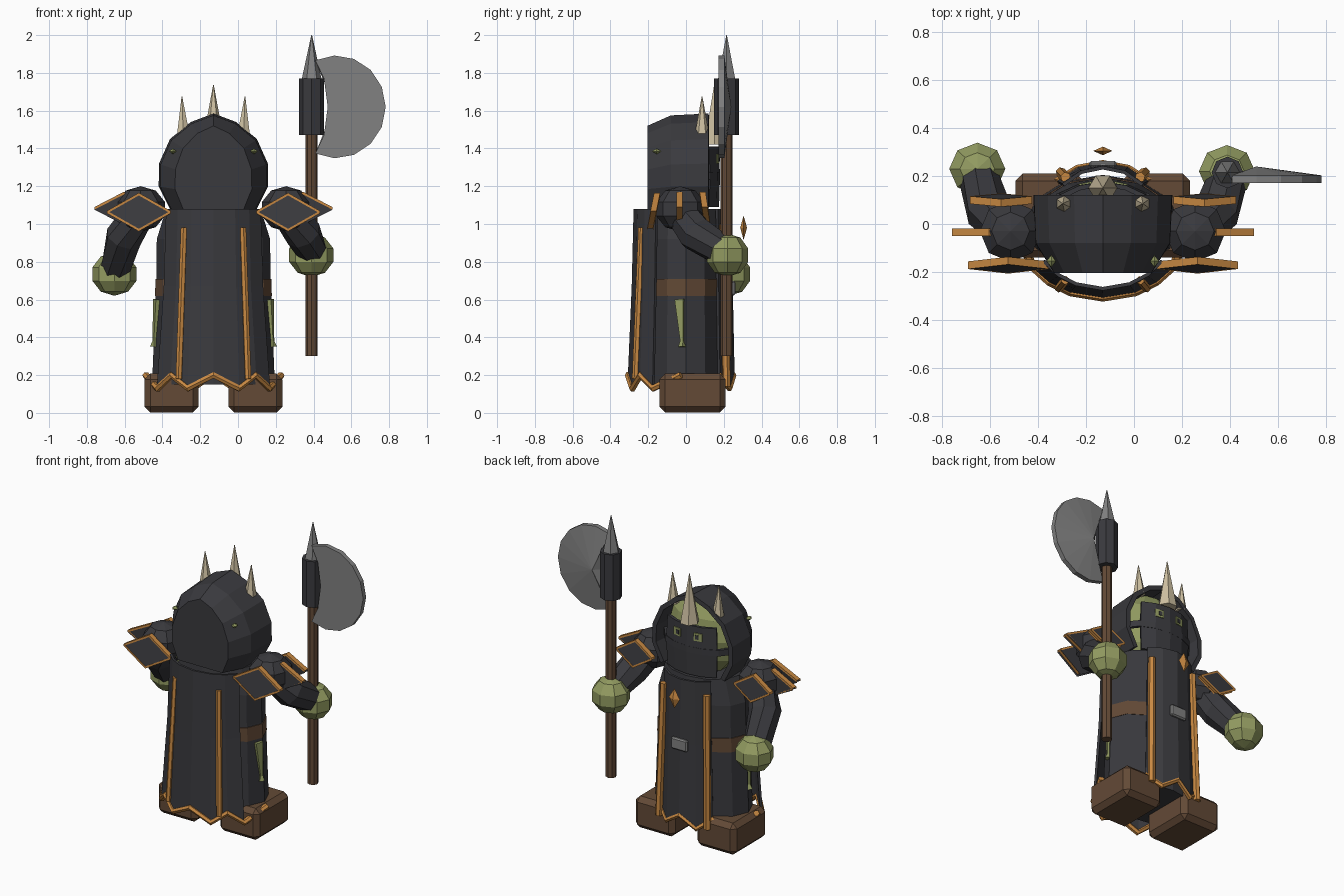
import bpy, bmesh
from math import sin, cos, pi, radians
from mathutils import Vector

cube = bpy.data.objects.get("Cube")
if cube:
    bpy.data.objects.remove(cube, do_unlink=True)

CX = -0.13  # body axis; the weapon makes the whole wider on one side


def material(name, r, g, b):
    m = bpy.data.materials.new(name)
    m.use_nodes = True
    m.diffuse_color = (r, g, b, 1)
    m.node_tree.nodes["Principled BSDF"].inputs["Base Color"].default_value = (r, g, b, 1)
    return m


CLOTH = material("dark cloth", .042, .042, .048)
GOLD = material("orange trim", .58, .25, .055)
SKIN = material("green skin", .29, .33, .12)
LEATHER = material("brown leather", .125, .068, .037)
STEEL = material("grey steel", .22, .22, .22)
BONE = material("pale bone", .62, .53, .36)


def finish(name, bm, *mats):
    bmesh.ops.recalc_face_normals(bm, faces=bm.faces)
    me = bpy.data.meshes.new(name)
    bm.to_mesh(me)
    bm.free()
    for m in mats:
        me.materials.append(m)
    ob = bpy.data.objects.new(name, me)
    bpy.context.collection.objects.link(ob)
    return ob


def loft(name, rings, mat, closed=True, caps=(True, True)):
    """Skin a list of equal point rings."""
    bm = bmesh.new()
    rows = [[bm.verts.new(p) for p in ring] for ring in rings]
    n = len(rows[0])
    for a, b in zip(rows, rows[1:]):
        for i in range(n if closed else n - 1):
            j = (i + 1) % n
            bm.faces.new((a[i], a[j], b[j], b[i]))
    for row, cap in zip((rows[0], rows[-1]), caps):
        if cap:
            bm.faces.new(row)
    return finish(name, bm, mat)


def tube(name, pts, radii, mat, sides=6):
    """Faceted tube along a path, with one radius per point."""
    pts = [Vector(p) for p in pts]
    rings = []
    for i, p in enumerate(pts):
        way = pts[min(i + 1, len(pts) - 1)] - pts[max(i - 1, 0)]
        q = way.to_track_quat('Z', 'Y')
        rings.append([p + q @ Vector((radii[i] * cos(2 * pi * k / sides),
                                      radii[i] * sin(2 * pi * k / sides), 0)) for k in range(sides)])
    return loft(name, rings, mat)


def ellipse(rx, ry, z, n=12):
    return [(CX + rx * cos(2 * pi * k / n), ry * sin(2 * pi * k / n), z) for k in range(n)]


def on_arc(rx, ry, deg, z, side):
    return (CX + rx * sin(radians(deg)), side * ry * cos(radians(deg)), z)


def panel(name, levels, angles, side, mat, thick=.015):
    """Curved cloth panel; a level is (rx, ry, z per column)."""
    rings = [[on_arc(rx, ry, a, z[i % 2], side) for i, a in enumerate(angles)] for rx, ry, z in levels]
    ob = loft(name, rings, mat, closed=False, caps=(False, False))
    mod = ob.modifiers.new("thickness", 'SOLIDIFY')
    mod.thickness = thick
    mod.offset = 0
    return ob


def box(name, centre, size, mat, bevel=0):
    bm = bmesh.new()
    bmesh.ops.create_cube(bm, size=1)
    for v in bm.verts:
        v.co = Vector(centre) + Vector(a * b for a, b in zip(v.co, size))
    if bevel:
        bmesh.ops.bevel(bm, geom=bm.edges[:], offset=bevel, segments=1, affect='EDGES')
    return finish(name, bm, mat)


def ball(name, centre, size, mat, u=8, v=5):
    bm = bmesh.new()
    bmesh.ops.create_uvsphere(bm, u_segments=u, v_segments=v, radius=1)
    for vert in bm.verts:
        vert.co = Vector(centre) + Vector(a * b for a, b in zip(vert.co, size))
    return finish(name, bm, mat)


def diamond(name, x, y, z, hw, hz, lean=0):
    """Flat diamond plate with a dark inset on its broad faces."""
    bm = bmesh.new()
    front, back = [[bm.verts.new((x + dx, y + dy + lean * dz, z + dz))
                    for dx, dz in ((hw, 0), (0, hz), (-hw, 0), (0, -hz))] for dy in (-.016, .016)]
    broad = [bm.faces.new(front), bm.faces.new(back)]
    for i in range(4):
        j = (i + 1) % 4
        bm.faces.new((front[i], front[j], back[j], back[i]))
    bmesh.ops.inset_individual(bm, faces=broad, thickness=.033)
    for f in broad:
        f.material_index = 1
        for v in f.verts:
            v.co.z -= .014
    return finish(name, bm, GOLD, CLOTH)


# Robe and belt
loft("robe", [ellipse(.325, .205, .15), ellipse(.302, .195, .72), ellipse(.3, .195, .92),
              ellipse(.25, .18, 1.08)], CLOTH)
loft("belt", [ellipse(.309, .2, .62), ellipse(.307, .2, .71)], LEATHER)

# Back cape, front tabard and their zigzag hems
hem_angles = [-85, -55, -38, -22, 0, 22, 38, 55, 85]
tab_angles = [-46, -23, 0, 23, 46]
zig = (.2, .13)
panel("cape", [(.36, .3, zig[::-1]), (.315, .28, (.67, .67)), (.3, .27, (1.08, 1.08))],
      hem_angles[1:-1], -1, CLOTH)
panel("tabard", [(.26, .25, zig), (.24, .24, (.67, .67)), (.23, .235, (1.08, 1.08))],
      tab_angles, 1, CLOTH)
tube("cape_hem", [on_arc(.36, .305, a, zig[i % 2], -1) for i, a in enumerate(hem_angles)],
     [.019] * 9, GOLD)
tube("tabard_hem", [on_arc(.27, .25, a, zig[i % 2], 1) for i, a in enumerate(tab_angles)],
     [.017] * 5, GOLD)
for s in (-1, 1):
    tube("cape_trim", [(CX + s * .183, -.268, .18), (CX + s * .156, -.235, .98)], [.018] * 2, GOLD)
    tube("tabard_trim", [(CX + s * .175, .215, .14), (CX + s * .155, .195, 1.0)], [.022] * 2, GOLD)

# Buckle and floating amulet
box("buckle", (CX, .25, .66), (.115, .025, .075), STEEL, .008)
ball("amulet", (CX, .305, .98), (.04, .018, .065), GOLD, 4, 2)

# Hood: an arch carried back and narrowed
half = [(.23, 1.08), (.29, 1.2), (.288, 1.32), (.23, 1.45), (.12, 1.54)]
arch = half + [(0, 1.585)] + [(-x, z) for x, z in reversed(half)]
hood = loft("hood", [[(CX + x * sx, y, 1.08 + (z - 1.08) * sz) for x, z in arch]
                     for y, sx, sz in ((.12, 1, 1), (-.08, .97, .98), (-.205, .7, .87))],
            CLOTH, closed=False, caps=(False, True))
mod = hood.modifiers.new("thickness", 'SOLIDIFY')
mod.thickness = .03
mod.offset = -1

# Face, mask, eyes and strap
ball("head", (CX, -.02, 1.3), (.25, .145, .26), SKIN, 10, 6)
panel("mask", [(.24, .165, (1.09, 1.09)), (.25, .17, (1.25, 1.25)), (.24, .165, (1.41, 1.41))],
      tab_angles, 1, CLOTH, .02)
panel("mask_strap", [(.26, .17, (1.235, 1.235)), (.26, .17, (1.275, 1.275))],
      [-80, -46, -23, 0, 23, 46, 80], 1, CLOTH, .02)
for s in (-1, 1):
    eye = box("eye", (0, 0, 0), (.055, .008, .05), SKIN)
    eye.location = (CX + s * .075, .168, 1.345)
    eye.rotation_euler.z = -s * .2
    pupil = box("pupil", (0, 0, 0), (.022, .008, .026), CLOTH)
    pupil.location = (CX + s * .07, .173, 1.345)
    pupil.rotation_euler.z = -s * .2
    ball("ear_tip", (CX + s * .215, -.155, 1.385), (.02, .025, .015), SKIN, 4, 2)
    tube("hood_spike", [(CX + s * .16, .085, 1.48), (CX + s * .167, .085, 1.675)], [.037, .002], BONE)
tube("brow_spike", [(CX, .15, 1.42), (CX, .15, 1.735)], [.06, .002], BONE)

# Boots, legs showing at the slits, shoulders and shoulder plates
for s in (-1, 1):
    box("boot", (CX + s * .222, .035, .105), (.285, .35, .205), LEATHER, .03)
    tube("leg", [(CX + s * .29, -.03, .6), (CX + s * .311, -.02, .38), (CX + s * .314, -.02, .35)],
         [.034, .012, .022], SKIN, 4)
    ball("shoulder", (CX + s * .385, -.03, 1.08), (.135, .135, .12), CLOTH)
    diamond("shoulder_plate_back", CX + s * .395, -.172, 1.07, .168, .095, .2)
    diamond("shoulder_plate_side", CX + s * .475, -.035, 1.09, .155, .08)
    diamond("shoulder_plate_front", CX + s * .425, .1, 1.09, .13, .08, -.15)

# Arms and hands
arms = {"right": [(-.515, -.03, 1.07), (-.605, .05, .93), (-.65, .2, .76)],
        "left": [(.255, -.03, 1.07), (.345, .05, .95), (.392, .19, .86)]}
for side, path in arms.items():
    tube(side + "_arm", path, [.085, .098, .083], CLOTH, 8)
    x, y, z = path[-1]
    ball(side + "_hand", (x - .004, y + .03, z - .025), (.123, .115, .115), SKIN)

# Axe: shaft, socket, tip
AX, AY = .39, .215
tube("axe_shaft", [(AX, AY, .3), (AX, AY, 1.5)], [.032] * 2, LEATHER, 8)
tube("axe_socket", [(AX, AY, 1.47), (AX, AY, 1.77)], [.066] * 2, CLOTH, 8)
tube("axe_tip", [(AX, AY, 1.76), (AX, AY, 2.0)], [.054, .002], STEEL)

# Crescent blade, flat on one side and peaked on the other
rim = [(.52 + .262 * cos(radians(a)), 1.62 + .272 * sin(radians(a))) for a in range(-115, 116, 23)]
rim += [(.455, 1.77), (.475, 1.62), (.455, 1.47)]
bm = bmesh.new()
flat, edge = [[bm.verts.new((x, y, z)) for x, z in rim] for y in (.172, .203)]
peak = bm.verts.new((.51, .24, 1.62))
bm.faces.new(flat)
for i in range(len(rim)):
    j = (i + 1) % len(rim)
    bm.faces.new((flat[i], flat[j], edge[j], edge[i]))
    bm.faces.new((edge[i], edge[j], peak))
finish("axe_blade", bm, STEEL)
